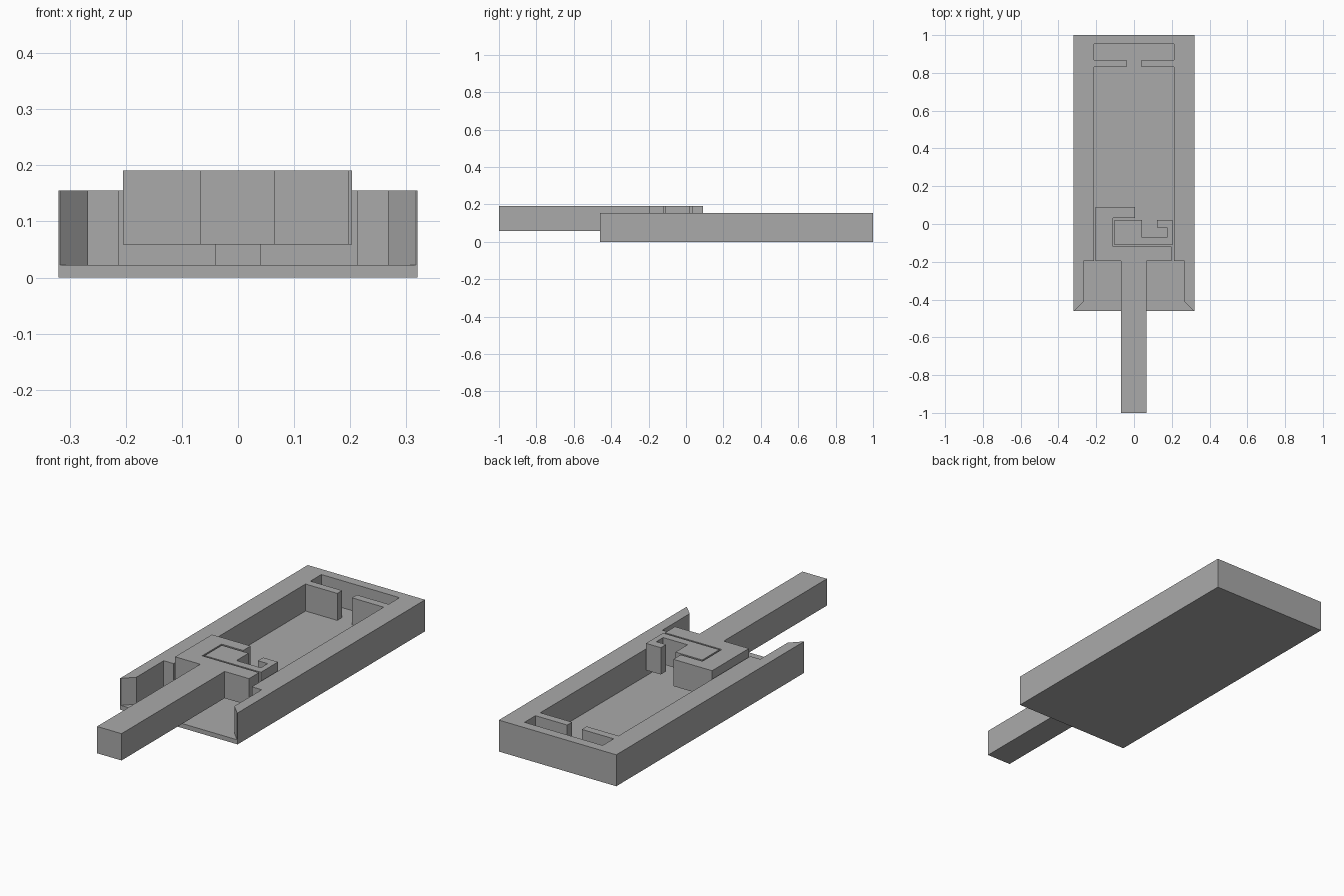
import bpy
import bmesh

cube = bpy.data.objects.get("Cube")
if cube:
    bpy.data.objects.remove(cube, do_unlink=True)

# One plain grey for everything
grey = bpy.data.materials.new("plain_grey")
grey.use_nodes = True
colour = (0.4, 0.4, 0.4, 1)
grey.diffuse_color = colour
grey.node_tree.nodes["Principled BSDF"].inputs["Base Color"].default_value = colour


def prism(name, outline, bottom, top):
    """Extrude a flat outline upward into a solid."""
    bm = bmesh.new()
    face = bm.faces.new([bm.verts.new((x, y, bottom)) for x, y in outline])
    grown = bmesh.ops.extrude_face_region(bm, geom=[face])["geom"]
    for v in grown:
        if isinstance(v, bmesh.types.BMVert):
            v.co.z = top
    bmesh.ops.recalc_face_normals(bm, faces=bm.faces)
    mesh = bpy.data.meshes.new(name)
    bm.to_mesh(mesh)
    bm.free()
    mesh.materials.append(grey)
    obj = bpy.data.objects.new(name, mesh)
    bpy.context.collection.objects.link(obj)
    return obj


# Tray: a solid block with a mirrored cavity cut from the top and front
W, FRONT, BACK, HEIGHT, FLOOR = 0.32, -0.46, 1.0, 0.155, 0.022
tray = prism("tray", [(-W, FRONT), (W, FRONT), (W, BACK), (-W, BACK)], 0, HEIGHT)

half = [(0.367, -0.51), (0.267, -0.41), (0.267, -0.197), (0.213, -0.197),
        (0.213, 0.83), (0.04, 0.83), (0.04, 0.868), (0.213, 0.868), (0.213, 0.953)]
cavity = half + [(-x, y) for x, y in reversed(half)]
cutter = prism("cavity_cutter", cavity, FLOOR, HEIGHT + 0.1)
cutter.hide_render = True

cut = tray.modifiers.new("cavity", "BOOLEAN")
cut.operation = "DIFFERENCE"
cut.solver = "EXACT"
cut.object = cutter
bpy.context.view_layer.objects.active = tray
bpy.ops.object.modifier_apply(modifier=cut.name)
bpy.data.objects.remove(cutter, do_unlink=True)

# Slider: long handle with a hooked head, floating above the tray floor
LOW, HIGH = 0.059, 0.191
prism("handle_and_hook", [
    (-0.068, -1.0), (0.065, -1.0), (0.065, -0.197), (0.198, -0.197),
    (0.198, -0.119), (-0.112, -0.119), (-0.112, 0.032), (0.006, 0.032),
    (0.006, 0.09), (-0.205, 0.09), (-0.205, -0.197), (-0.068, -0.197)], LOW, HIGH)

# Loose insert nested in the hook, with its own small curl
prism("nested_insert", [
    (-0.104, -0.111), (0.203, -0.111), (0.203, 0.022), (0.122, 0.022),
    (0.122, -0.019), (0.175, -0.019), (0.175, -0.072), (0.042, -0.072),
    (0.042, 0.022), (-0.104, 0.022)], LOW, HIGH)
